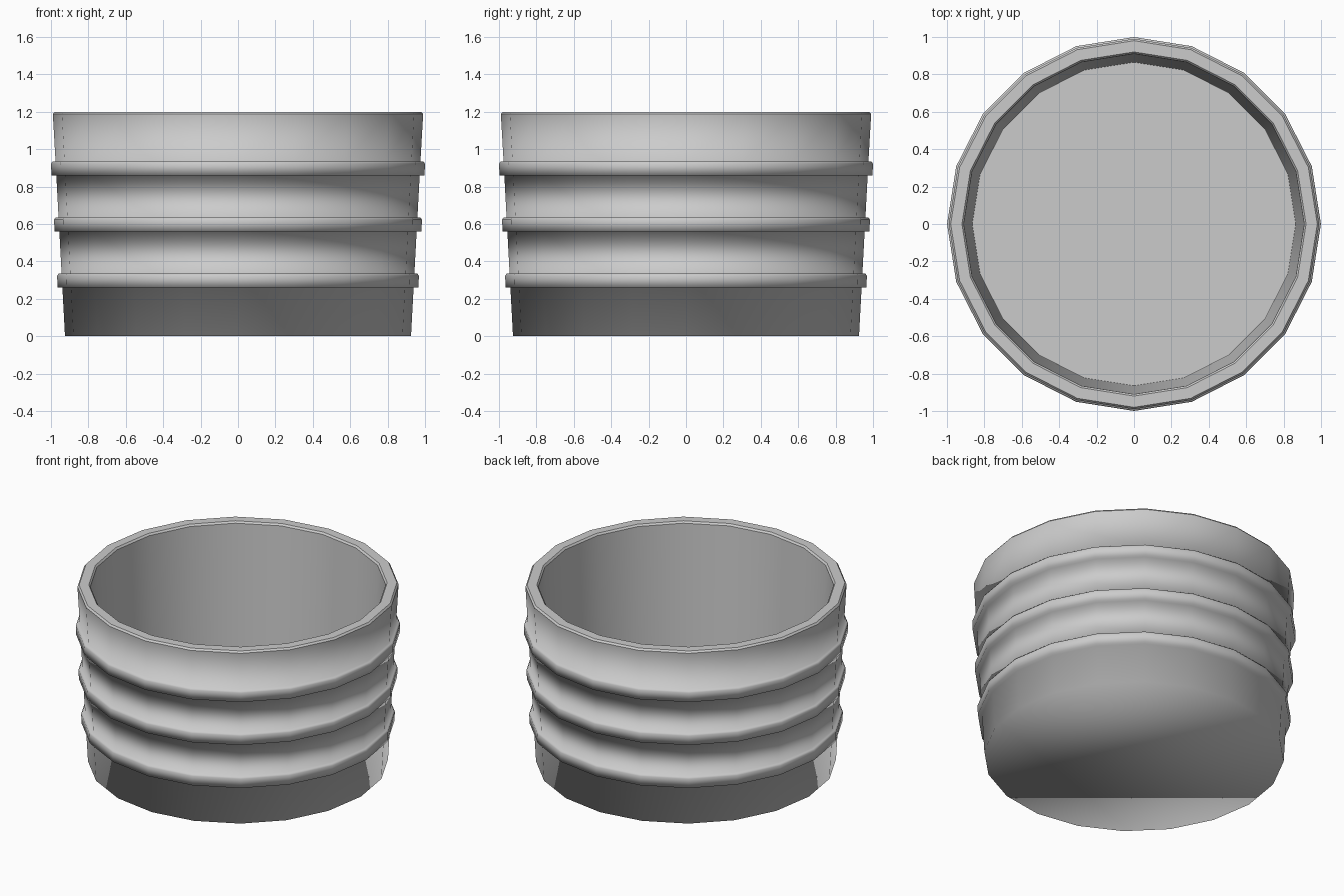
import bpy, bmesh, math

if "Cube" in bpy.data.objects:
    bpy.data.objects.remove(bpy.data.objects["Cube"])

SIDES = 20

def wall(z):
    # radius of the tapered outer wall
    return 0.925 + 0.054 * z

# Half profile: outer wall with three raised bands, rim, inner wall
profile = [(wall(0), 0)]
for z in (0.26, 0.56, 0.86):
    r = wall(z) + 0.026
    profile += [(wall(z), z), (r, z), (r + 0.002, z + 0.063),
                (r - 0.006, z + 0.075), (wall(z + 0.075), z + 0.075)]
profile += [(0.99, 1.188), (0.98, 1.2)]
rim_start = len(profile) - 1
profile += [(0.92, 1.2), (0.91, 1.188), (0.865, 0.10)]

bm = bmesh.new()
rings = [[bm.verts.new((r * math.cos(i * math.tau / SIDES),
                        r * math.sin(i * math.tau / SIDES), z))
          for i in range(SIDES)] for r, z in profile]
for lower, upper in zip(rings, rings[1:]):
    for i in range(SIDES):
        j = (i + 1) % SIDES
        bm.faces.new((lower[i], lower[j], upper[j], upper[i])).smooth = True

# Underside and inner floor
bm.faces.new(rings[0][::-1]).smooth = True
bm.faces.new(rings[-1]).smooth = True

# Crisp edges around the rim and floor, soft shading elsewhere
bm.edges.ensure_lookup_table()
for ring in rings[rim_start - 1:]:
    for i in range(SIDES):
        bm.edges.get((ring[i], ring[(i + 1) % SIDES])).smooth = False

mesh = bpy.data.meshes.new("ribbed_pot")
bm.to_mesh(mesh)
bm.free()
pot = bpy.data.objects.new("ribbed_pot", mesh)
bpy.context.collection.objects.link(pot)
